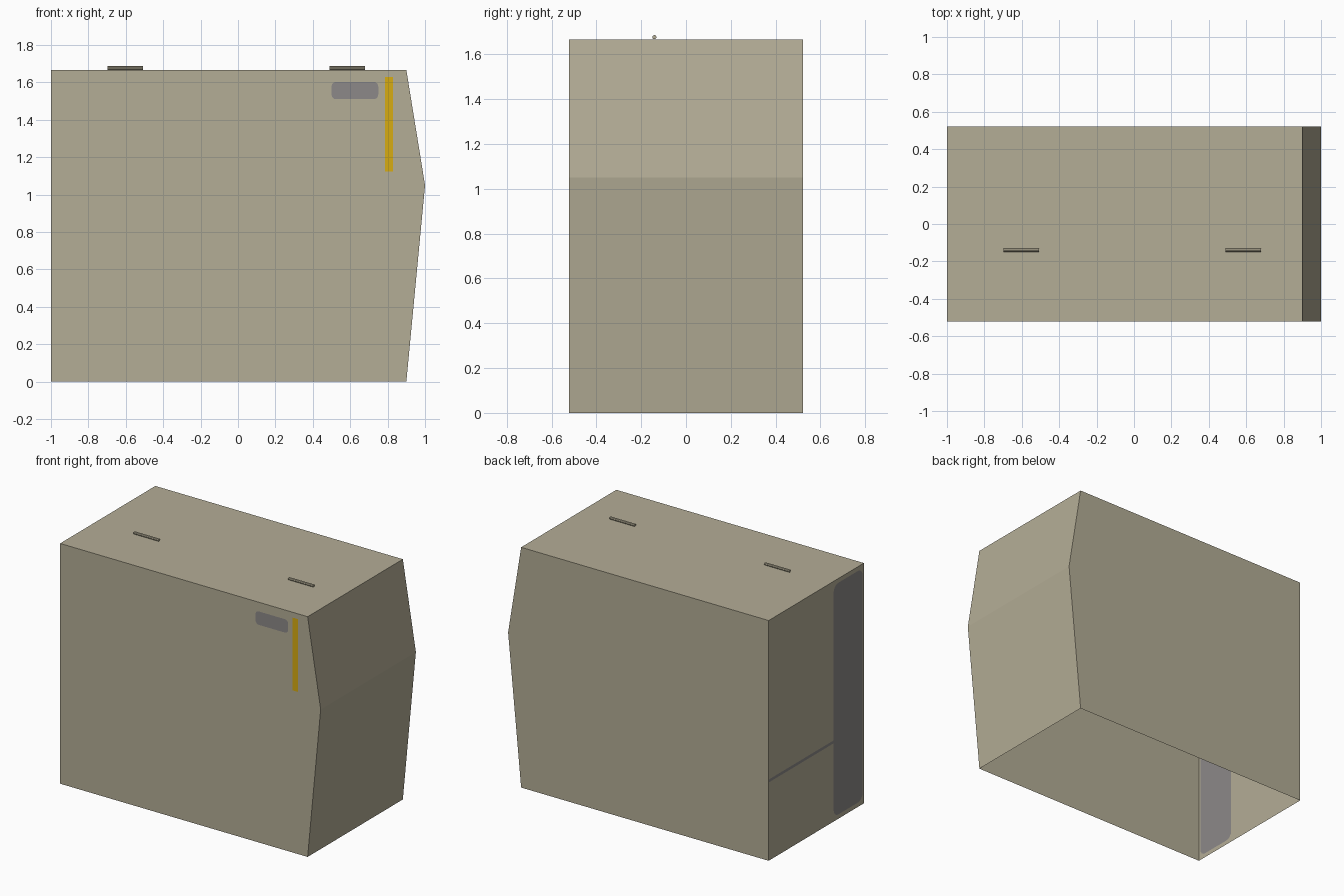
import bpy, bmesh, math
from mathutils import Vector

if "Cube" in bpy.data.objects:
    bpy.data.objects.remove(bpy.data.objects["Cube"])


def material(name, r, g, b):
    m = bpy.data.materials.new(name)
    lin = [((c / 255 + 0.055) / 1.055) ** 2.4 for c in (r, g, b)]
    m.diffuse_color = (*lin, 1)
    m.use_nodes = True
    m.node_tree.nodes["Principled BSDF"].inputs["Base Color"].default_value = m.diffuse_color
    return m


BEIGE = material("beige", 180, 173, 150)
GREY = material("grey", 140, 137, 136)
YELLOW = material("yellow", 215, 172, 18)

W = 0.522          # half depth
TOP = 1.667
PROFILE = [(-1, 0), (0.9, 0), (1, 1.05), (0.9, TOP), (-1, TOP)]


def rounded(u0, u1, v0, v1, r, seg=4):
    """Rounded rectangle outline as (u, v) points."""
    pts = []
    corners = [(u1 - r, v1 - r), (u0 + r, v1 - r), (u0 + r, v0 + r), (u1 - r, v0 + r)]
    for q, (cu, cv) in enumerate(corners):
        for i in range(seg + 1):
            a = math.pi / 2 * (q + i / seg)
            pts.append((cu + r * math.cos(a), cv + r * math.sin(a)))
    return pts


def rect(u0, u1, v0, v1):
    return [(u0, v0), (u1, v0), (u1, v1), (u0, v1)]


def wall(bm, outline, details, place, normal):
    """Flat wall with painted details cut into it as separate faces."""
    edges, faces = [], []
    for loop, mat in [(outline, 0)] + details:
        vs = [bm.verts.new(place(u, v)) for u, v in loop]
        edges += [bm.edges.new((vs[i - 1], vs[i])) for i in range(len(vs))]
        if mat:
            faces.append((vs, mat))
    fill = bmesh.ops.triangle_fill(bm, use_beauty=True, edges=edges,
                                   normal=Vector(normal))
    made = [g for g in fill["geom"] if isinstance(g, bmesh.types.BMFace)]
    for vs, mat in faces:
        f = bm.faces.new(vs)
        f.material_index = mat
        made.append(f)
    for f in made:
        f.normal_update()
        if f.normal.dot(Vector(normal)) < 0:
            f.normal_flip()


bm = bmesh.new()
# front wall with grey plate and yellow stripe
wall(bm, PROFILE,
     [(rounded(0.5, 0.75, 1.51, 1.603, 0.025), 1),
      (rect(0.785, 0.828, 1.125, 1.63), 2)],
     lambda u, v: (u, -W, v), (0, -1, 0))
# plain back wall
wall(bm, PROFILE, [], lambda u, v: (u, W, v), (0, 1, 0))
# left wall with tall grey panel and thin grey seam
wall(bm, rect(-W, W, 0, TOP),
     [(rounded(-0.508, -0.19, 0.03, 1.637, 0.05), 1),
      (rect(-0.188, 0.5205, 0.543, 0.563), 1)],
     lambda u, v: (-1, u, v), (-1, 0, 0))
# lower right, upper right and top; the underside stays open
for (x0, z0), (x1, z1) in zip(PROFILE[1:4], PROFILE[2:5]):
    bm.faces.new([bm.verts.new(p) for p in
                  ((x0, -W, z0), (x0, W, z0), (x1, W, z1), (x1, -W, z1))])
bmesh.ops.remove_doubles(bm, verts=bm.verts[:], dist=0.0005)
mesh = bpy.data.meshes.new("cabinet_shell")
bm.to_mesh(mesh)
bm.free()
for m in (BEIGE, GREY, YELLOW):
    mesh.materials.append(m)
bpy.context.collection.objects.link(bpy.data.objects.new("cabinet_shell", mesh))

# rods on the top
for name, x in (("left_top_rod", -0.603), ("right_top_rod", 0.585)):
    bpy.ops.mesh.primitive_cylinder_add(vertices=8, radius=0.0095, depth=0.19,
                                        location=(x, -0.141, 1.677),
                                        rotation=(0, math.pi / 2, 0))
    rod = bpy.context.object
    rod.name = name
    rod.data.materials.append(BEIGE)
